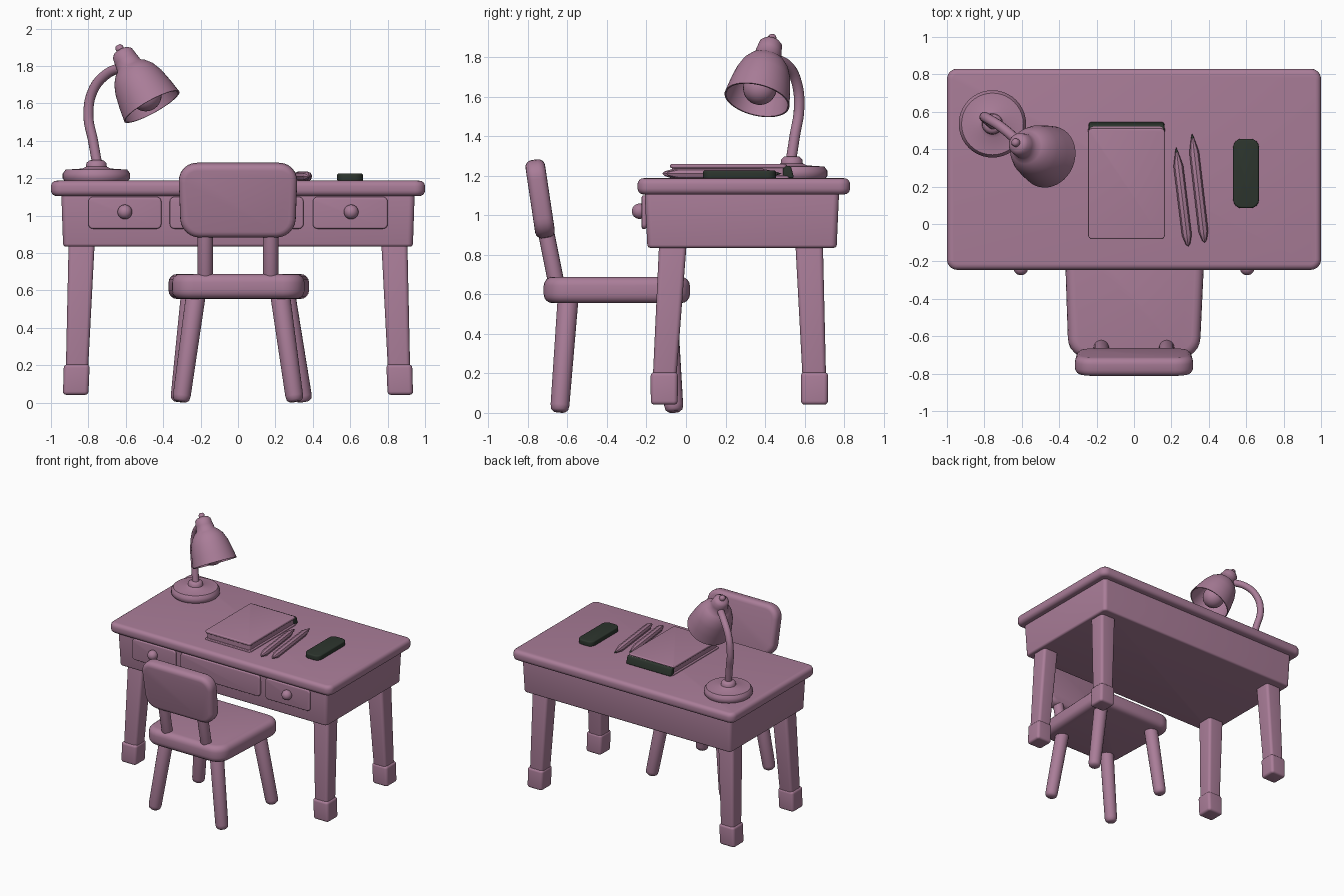
import bpy, bmesh, math
from mathutils import Vector, Matrix

if "Cube" in bpy.data.objects:
    bpy.data.objects.remove(bpy.data.objects["Cube"])


def material(name, rgb):
    m = bpy.data.materials.new(name)
    m.diffuse_color = (*rgb, 1)
    m.use_nodes = True
    m.node_tree.nodes["Principled BSDF"].inputs["Base Color"].default_value = m.diffuse_color
    return m


PINK = material("dusty mauve", (0.40, 0.205, 0.315))
DARK = material("dark green", (0.026, 0.036, 0.027))


def finish(name, bm, mat, matrix=None, angle=40):
    bmesh.ops.recalc_face_normals(bm, faces=bm.faces)
    me = bpy.data.meshes.new(name)
    if matrix:
        bm.transform(matrix)
    bm.to_mesh(me)
    bm.free()
    ob = bpy.data.objects.new(name, me)
    bpy.context.collection.objects.link(ob)
    me.materials.append(mat)
    bpy.ops.object.select_all(action='DESELECT')
    ob.select_set(True)
    bpy.context.view_layer.objects.active = ob
    bpy.ops.object.shade_smooth_by_angle(angle=math.radians(angle))
    return ob


def loft(name, low, high, z0, z1, corner, edge, mat=PINK, matrix=None):
    """Four-sided block between two outlines, rounded corners and rims."""
    bm = bmesh.new()
    a = [bm.verts.new((x, y, z0)) for x, y in low]
    b = [bm.verts.new((x, y, z1)) for x, y in high]
    bm.faces.new(a[::-1])
    bm.faces.new(b)
    for i in range(4):
        j = (i + 1) % 4
        bm.faces.new((a[i], a[j], b[j], b[i]))
    if corner:
        up = [e for e in bm.edges if abs(e.verts[0].co.z - e.verts[1].co.z) > 1e-4]
        bmesh.ops.bevel(bm, geom=up, offset=corner, segments=6, profile=0.5, affect='EDGES')
    if edge:
        rim = [e for e in bm.edges if abs(e.verts[0].co.z - e.verts[1].co.z) < 1e-4]
        bmesh.ops.bevel(bm, geom=rim, offset=edge, segments=4, profile=0.5, affect='EDGES')
    return finish(name, bm, mat, matrix)


def rect(x0, x1, y0, y1):
    return [(x0, y0), (x1, y0), (x1, y1), (x0, y1)]


def slab(name, x, y, z, corner, edge, mat=PINK, matrix=None):
    r = rect(*x, *y)
    return loft(name, r, r, *z, corner, edge, mat, matrix)


def revolve(name, profile, origin, axis, n=32, mat=PINK, angle=50):
    """Lathe of (radius, distance) points about an axis."""
    bm = bmesh.new()
    vs = [bm.verts.new((r, 0, t)) for r, t in profile]
    es = [bm.edges.new(p) for p in zip(vs, vs[1:])]
    bmesh.ops.spin(bm, geom=vs + es, cent=(0, 0, 0), axis=(0, 0, 1),
                   angle=math.tau, steps=n, use_duplicate=False)
    bmesh.ops.remove_doubles(bm, verts=bm.verts, dist=1e-4)
    rot = Vector(axis).to_track_quat('Z', 'Y').to_matrix().to_4x4()
    return finish(name, bm, mat, Matrix.Translation(origin) @ rot, angle)


def rod(name, a, b, ra, rb, n=20):
    """Tapered round bar with softened ends."""
    a, b = Vector(a), Vector(b)
    L = (b - a).length
    p = [(0, 0), (ra * .6, 0), (ra * .9, .012), (ra, .035),
         (rb, L - .035), (rb * .9, L - .012), (rb * .6, L), (0, L)]
    return revolve(name, p, a, b - a, n)


def ball(name, centre, r, scale=(1, 1, 1)):
    bm = bmesh.new()
    bmesh.ops.create_uvsphere(bm, u_segments=28, v_segments=16, radius=r)
    return finish(name, bm, PINK, Matrix.Translation(centre) @ Matrix.Diagonal((*scale, 1)))


# Desk top and drawer case
slab("desk_top", (-1, 1), (-.245, .83), (1.105, 1.187), .055, .03)
loft("drawer_case", rect(-.935, .935, -.195, .762), rect(-.945, .945, -.21, .775),
     .835, 1.13, .03, .015)

# Drawer fronts (local y is up, local z faces the front) and knobs
face = Matrix.Translation((0, -.20, 0)) @ Matrix.Rotation(math.pi / 2, 4, 'X')
for nm, x0, x1 in (("left", -.80, -.41), ("middle", -.365, .35), ("right", .40, .80)):
    slab(nm + "_drawer_front", (x0, x1), (.93, 1.10), (0, .024), .025, .009, PINK, face)
for s in (-1, 1):
    ball("drawer_knob", (s * .605, -.235, 1.02), .039)
    rod("knob_stem", (s * .605, -.20, 1.02), (s * .605, -.25, 1.02), .02, .02)

# Desk legs with block feet
for s in (-1, 1):
    for nm, yb, yt in (("front", -.11, -.065), ("back", .65, .622)):
        def sq(x, y, h):
            return rect(s * x - h, s * x + h, y - h, y + h)
        loft(nm + "_desk_leg", sq(.862, yb, .059), sq(.835, yt, .07), .15, .88, .022, .006)
        loft(nm + "_desk_foot", sq(.868, yb, .068), sq(.862, yb, .069), .042, .205, .022, .018)

# Chair seat
seat = [(-.35, -.72), (.35, -.72), (.385, .02), (-.375, .02)]
loft("chair_seat", seat, seat, .555, .688, .11, .045)

# Chair back and its two supports
lean = Matrix.Translation((0, -.738, 1.083)) @ Matrix.Rotation(math.radians(98.5), 4, 'X')
back = [(-.305, -.2), (.305, -.2), (.32, .2), (-.32, .2)]
loft("chair_back", back, back, -.05, .05, .10, .035, PINK, lean)
for s in (-1, 1):
    rod("back_support", (s * .175, -.645, .60), (s * .175, -.725, 1.0), .041, .041)

# Chair legs
for s in (-1, 1):
    rod("rear_chair_leg", (s * .305, -.64, .005), (s * .222, -.595, .60), .048, .053)
    rod("front_chair_leg", (.352 if s > 0 else -.315, -.06, .005),
        (s * .25, -.10, .60), .048, .053)

# Lamp base
revolve("lamp_base", [(0, 1.18), (.165, 1.18), (.18, 1.198), (.18, 1.225), (.165, 1.246),
                      (.075, 1.252), (.056, 1.262), (.053, 1.282), (.038, 1.296), (0, 1.298)],
        (-.757, .535, 0), (0, 0, 1), 40)

# Lamp stem, a bent tube
cu = bpy.data.curves.new("lamp_stem", 'CURVE')
cu.dimensions = '3D'
cu.bevel_depth = .027
cu.bevel_resolution = 4
path = [(-.752, .53, 1.27), (-.775, .55, 1.40), (-.80, .572, 1.54),
        (-.775, .56, 1.67), (-.705, .515, 1.755), (-.60, .425, 1.80)]
sp = cu.splines.new('BEZIER')
sp.bezier_points.add(len(path) - 1)
for p, co in zip(sp.bezier_points, path):
    p.co = co
    p.handle_left_type = p.handle_right_type = 'AUTO'
stem = bpy.data.objects.new("lamp_stem", cu)
bpy.context.collection.objects.link(stem)
cu.materials.append(PINK)
bpy.ops.object.select_all(action='DESELECT')
stem.select_set(True)
bpy.context.view_layer.objects.active = stem
bpy.ops.object.convert(target='MESH')
bpy.ops.object.shade_smooth_by_angle(angle=math.radians(50))

# Lamp shade with hollow inside, and bulb
tip = Vector((-.643, .44, 1.912))
aim = Vector((.18, -.08, -.325)).normalized()
shade = [(0, 0), (.015, .003), (.022, .015), (.022, .03), (.042, .036), (.058, .052),
         (.064, .09), (.07, .13), (.09, .145), (.118, .18), (.140, .235), (.156, .31),
         (.168, .385), (.160, .385), (.147, .31), (.130, .235), (.108, .185), (.07, .155), (0, .15)]
revolve("lamp_shade", shade, tip, aim, 40)
ball("lamp_bulb", tip + aim * .315, .085)
rod("bulb_socket", tip + aim * .14, tip + aim * .27, .045, .045)

# Book: covers, pages and dark spine
slab("book_lower_cover", (-.245, .165), (-.08, .525), (1.18, 1.20), .02, .006)
slab("book_pages", (-.235, .155), (-.07, .52), (1.195, 1.25), .015, 0)
slab("book_upper_cover", (-.245, .165), (-.08, .51), (1.238, 1.259), .02, .007)
loft("book_spine", rect(-.242, .162, .49, .547), rect(-.242, .162, .49, .53),
     1.188, 1.25, .012, .01, DARK)

# Pencils with dark tips
for nm, a, b in (("left", (.29, -.12), (.225, .41)), ("right", (.378, -.10), (.31, .485))):
    a, b = Vector((*a, 1.21)), Vector((*b, 1.21))
    d, L = (b - a).normalized(), (b - a).length
    revolve(nm + "_pencil", [(0, 0), (.012, .012), (.026, .06), (.026, L - .10), (.008, L - .025), (0, L - .025)],
            a, d, 8, PINK, 30)
    revolve(nm + "_pencil_tip", [(0, 0), (.009, 0), (0, .027)], b - d * .027, d, 8, DARK)

# Phone
slab("phone", (.53, .668), (.085, .455), (1.183, 1.226), .045, .01, DARK)
